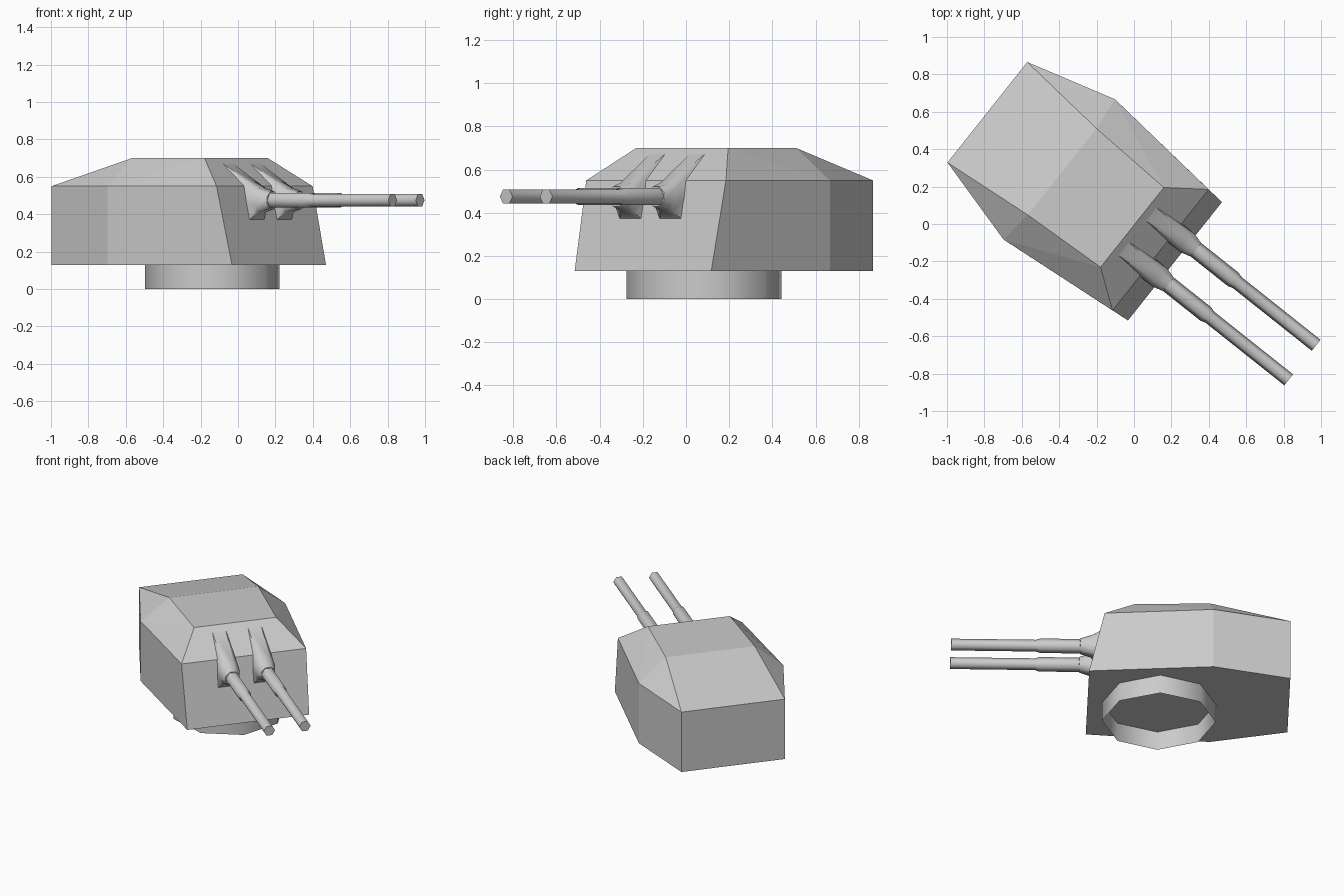
import bpy, bmesh, math

if "Cube" in bpy.data.objects:
    bpy.data.objects.remove(bpy.data.objects["Cube"])

YAW = math.radians(-38.46)          # whole turret is trained to one side
ORIGIN = (-0.012, -0.016, 0)


def finish(name, bm, smooth=None):
    """Turn a bmesh (built with front along +x) into a placed object."""
    bmesh.ops.recalc_face_normals(bm, faces=bm.faces)
    mesh = bpy.data.meshes.new(name)
    bm.to_mesh(mesh)
    bm.free()
    obj = bpy.data.objects.new(name, mesh)
    bpy.context.collection.objects.link(obj)
    obj.location = ORIGIN
    obj.rotation_euler.z = YAW
    if smooth:
        bpy.ops.object.select_all(action='DESELECT')
        obj.select_set(True)
        bpy.context.view_layer.objects.active = obj
        bpy.ops.object.shade_smooth_by_angle(angle=math.radians(smooth))
    return obj


def loft(name, rings, smooth, cap_end=False):
    """Skin a series of closed rings that share a point count."""
    bm = bmesh.new()
    rows = [[bm.verts.new(p) for p in ring] for ring in rings]
    n = len(rows[0])
    for a, b in zip(rows, rows[1:]):
        for i in range(n):
            j = (i + 1) % n
            bm.faces.new((a[i], a[j], b[j], b[i]))
    if cap_end:
        bm.faces.new(rows[-1])
    return finish(name, bm, smooth)


def mirrored(points, y0):
    """Close a half outline (x, half width, z) across the plane y = y0."""
    return ([(x, y0 + w, z) for x, w, z in points]
            + [(x, y0 - w, z) for x, w, z in reversed(points)])


def gun_ring(x, r, y0, n=6):
    return [(x, y0 + r * math.cos(math.tau * i / n),
             0.475 + r * math.sin(math.tau * i / n)) for i in range(n)]


# Armoured house: convex faceted shell
half = [(0.295, 0.404, 0.13), (-0.495, 0.479, 0.13), (-0.986, 0.343, 0.13),
        (0.197, 0.413, 0.55), (-0.495, 0.479, 0.55), (-0.986, 0.343, 0.55),
        (0.003, 0.272, 0.70), (-0.475, 0.295, 0.70)]
bm = bmesh.new()
for p in mirrored(half, 0):
    bm.verts.new(p)
bmesh.ops.convex_hull(bm, input=bm.verts[:])
bmesh.ops.dissolve_limit(bm, angle_limit=math.radians(2),
                         verts=bm.verts[:], edges=bm.edges[:])
finish("turret_house", bm)

# Pedestal: open eight-sided tube
loft("pedestal_ring",
     [[(-0.159 + 0.362 * math.cos(math.tau * i / 8),
        0.362 * math.sin(math.tau * i / 8), z) for i in range(8)]
      for z in (0.0, 0.13)], 50)

# Twin guns with their flared mantlets
for side, y0 in (("left", 0.118), ("right", -0.118)):
    loft(f"{side}_barrel",
         [gun_ring(x, r, y0) for x, r in
          ((0.20, 0.046), (0.60, 0.046), (0.625, 0.0375), (1.165, 0.0375))],
         65, cap_end=True)
    base = [(0.025, 0.045, 0.68), (0.185, 0.058, 0.555),
            (0.212, 0.064, 0.46), (0.236, 0.064, 0.37)]
    collar = [(0.270, 0.034, 0.54), (0.285, 0.062, 0.505),
              (0.285, 0.062, 0.445), (0.275, 0.034, 0.412)]
    neck = [(0.345, 0.019, 0.521), (0.345, 0.046, 0.494),
            (0.345, 0.046, 0.456), (0.345, 0.019, 0.429)]
    loft(f"{side}_mantlet", [mirrored(r, y0) for r in (base, collar, neck)],
         50, cap_end=True)
